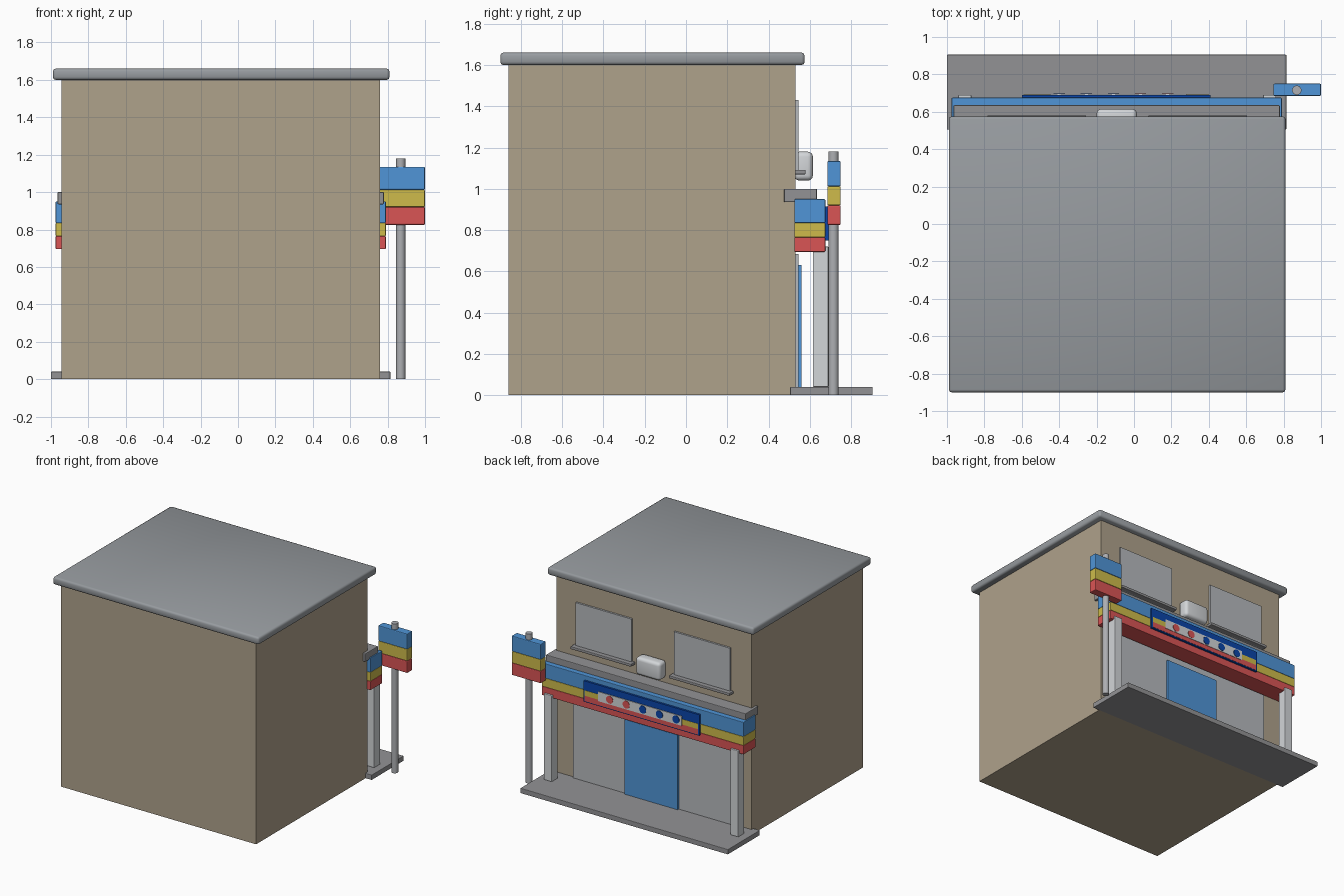
import bpy
import math

default = bpy.data.objects.get("Cube")
if default:
    bpy.data.objects.remove(default, do_unlink=True)


def material(name, rgb):
    m = bpy.data.materials.new(name)
    m.use_nodes = True
    color = (*rgb, 1)
    m.diffuse_color = color
    m.node_tree.nodes["Principled BSDF"].inputs["Base Color"].default_value = color
    return m


beige = material("beige wall", (0.43, 0.36, 0.26))
grey = material("roof grey", (0.31, 0.33, 0.35))
stone = material("stone grey", (0.29, 0.29, 0.30))
glass = material("pale glass", (0.47, 0.49, 0.51))
white = material("off white", (0.65, 0.67, 0.69))
steel = material("steel", (0.42, 0.43, 0.45))
blue = material("sky blue", (0.08, 0.30, 0.68))
yellow = material("yellow", (0.62, 0.50, 0.07))
red = material("red", (0.70, 0.09, 0.09))
navy = material("deep blue", (0.003, 0.06, 0.40))


def finish(ob, name, mat, bevel=0, segments=2):
    ob.name = name
    ob.data.materials.append(mat)
    if bevel:
        mod = ob.modifiers.new("Bevel", "BEVEL")
        mod.width = bevel
        mod.segments = segments
    return ob


def box(name, mat, x, y, z, bevel=0, segments=2):
    """Box from (min, max) pairs on each axis."""
    bpy.ops.mesh.primitive_cube_add(size=1)
    ob = bpy.context.object
    for v in ob.data.vertices:
        v.co = [lo + (c + 0.5) * (hi - lo)
                for c, (lo, hi) in zip(v.co, (x, y, z))]
    return finish(ob, name, mat, bevel, segments)


def cylinder(name, mat, center, radius, depth, rotation=(0, 0, 0)):
    bpy.ops.mesh.primitive_cylinder_add(
        vertices=24, radius=radius, depth=depth, location=center, rotation=rotation)
    bpy.ops.object.shade_smooth_by_angle()
    return finish(bpy.context.object, name, mat)


MID = -0.09  # middle of the building in x

# Building shell
box("walls", beige, (-0.945, 0.76), (-0.86, 0.53), (0, 1.6))
roof = box("roof", grey, (-0.99, 0.81), (-0.9, 0.575), (1.6, 1.66), 0.015)
for face in roof.data.polygons:
    face.use_smooth = True
box("porch_slab", stone, (-1, 0.815), (0.505, 0.905), (0, 0.04), 0.004)

# Shop front and door
box("shop_window", glass, (-0.79, 0.605), (0.52, 0.545), (0.04, 0.685))
box("door", blue, (-0.32, 0.145), (0.53, 0.56), (0.04, 0.63))

# Mirrored parts: porch posts, upper windows and sills
for side, label in ((-1, "right"), (1, "left")):
    def span(a, b):
        return tuple(sorted((MID + side * a, MID + side * b)))
    box(label + "_post", white, span(0.78, 0.85), (0.615, 0.69), (0.04, 0.72), 0.004)
    box(label + "_window", glass, span(0.185, 0.675), (0.52, 0.545), (1.07, 1.43))
    box(label + "_sill", stone, span(0.165, 0.695), (0.525, 0.58), (1.07, 1.092), 0.005)

# Striped canopy with its cap
for name, mat, z in (("blue", blue, (0.835, 0.95)),
                     ("yellow", yellow, (0.765, 0.835)),
                     ("red", red, (0.695, 0.765))):
    box("canopy_" + name, mat, (-0.975, 0.79), (0.525, 0.675), z, 0.004)
box("canopy_cap", stone, (-0.965, 0.78), (0.475, 0.635), (0.935, 1.0), 0.005)

# Shop sign: framed board, coloured bands, pale strip with dots
box("sign_board", navy, (-0.6, 0.41), (0.67, 0.691), (0.75, 0.915))
box("sign_yellow_band", yellow, (-0.59, 0.4), (0.688, 0.693), (0.80, 0.842))
box("sign_red_band", red, (-0.59, 0.4), (0.688, 0.693), (0.757, 0.80))
box("sign_strip", white, (-0.45, 0.28), (0.69, 0.696), (0.79, 0.865))
for i, mat in enumerate((red, red, navy, navy, navy)):
    cylinder("sign_dot", mat, (0.18 - 0.145 * i, 0.696, 0.828), 0.03, 0.006,
             (math.pi / 2, 0, 0))

# Rounded lamp housing above the canopy
lamp = box("lamp_housing", white, (-0.2, 0.015), (0.525, 0.615), (1.04, 1.18), 0.025, 4)
for face in lamp.data.polygons:
    face.use_smooth = True

# Pole sign
cylinder("sign_pole", steel, (0.87, 0.715, 0.59), 0.025, 1.18)
for name, mat, z in (("blue", blue, (1.012, 1.135)),
                     ("yellow", yellow, (0.92, 1.012)),
                     ("red", red, (0.825, 0.92))):
    box("pole_sign_" + name, mat, (0.745, 1.0), (0.685, 0.75), z, 0.006)
